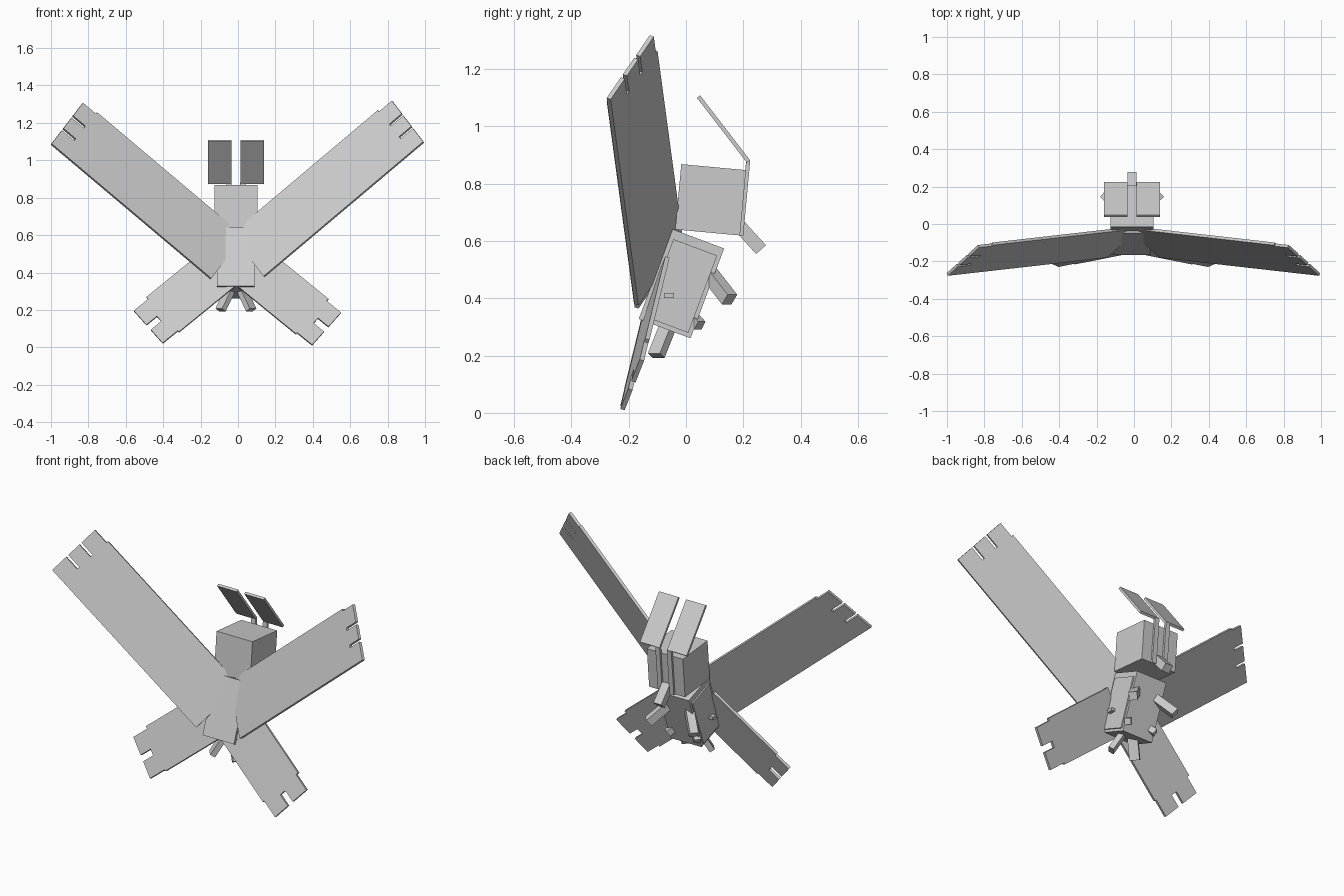
import bpy, bmesh
from math import radians
from mathutils import Vector, Matrix

if "Cube" in bpy.data.objects:
    bpy.data.objects.remove(bpy.data.objects["Cube"])

CX = -0.011  # centre line of head and body


def finish(name, bm):
    bmesh.ops.recalc_face_normals(bm, faces=bm.faces)
    me = bpy.data.meshes.new(name)
    bm.to_mesh(me)
    bm.free()
    ob = bpy.data.objects.new(name, me)
    bpy.context.collection.objects.link(ob)
    return ob


def box(name, centre, dims, rot):
    bm = bmesh.new()
    bmesh.ops.create_cube(bm, size=1, matrix=Matrix.Translation(centre)
                          @ rot.to_4x4() @ Matrix.Diagonal((*dims, 1)))
    return finish(name, bm)


def tilt(deg):
    return Matrix.Rotation(radians(deg), 3, 'X')


def rod(name, a, b, wide, thick):
    """Box running from a to b."""
    a, b = Vector(a), Vector(b)
    d = b - a
    rot = d.to_track_quat('Z', 'Y').to_matrix()
    return box(name, (a + b) / 2, (wide, thick, d.length), rot)


def wing(name, side, origin, u, v, outline, shift, thick=0.016):
    """Notched flat outline in the u, v plane, extruded toward +y."""
    u = Vector(u).normalized()
    v = Vector(v)
    v = (v - u * v.dot(u)).normalized()
    n = u.cross(v)
    if n.y < 0:
        n = -n
    bm = bmesh.new()
    pts = []
    for a, b in outline:
        p = Vector(origin) + u * a + v * b
        pts.append(p)
    rings = []
    for off in (0, thick):
        ring = []
        for p in pts:
            q = p + n * off
            ring.append(bm.verts.new((side * q.x - 0.003, q.y, q.z + shift)))
        bm.faces.new(ring)
        rings.append(ring)
    for i in range(len(pts)):
        j = (i + 1) % len(pts)
        bm.faces.new((rings[0][i], rings[0][j], rings[1][j], rings[1][i]))
    return finish(name, bm)


# Wing outlines (along, across)
upper = [(0, 0), (1.121, 0), (1.121, .103), (1.035, .103), (1.035, .118),
         (1.121, .118), (1.121, .2), (1.035, .2), (1.035, .215),
         (1.121, .215), (1.121, .314), (1.03, .314), (1.03, .325), (0, .325)]
lower = [(0, 0), (.455, 0), (.455, .009), (.56, .009), (.56, .108),
         (.487, .108), (.487, .145), (.56, .145), (.56, .25), (.46, .25),
         (.46, .265), (0, .265)]

for side, tag in ((1, 'right'), (-1, 'left')):
    s = 1 if side > 0 else -1
    wing('upper_wing_' + tag, s, (.139, -.18, .38), (.854, -.097, .72),
         (-.165, .15, .22), upper, 0 if s > 0 else -.011)
    wing('lower_wing_' + tag, s, (-.035, -.147, .357), (.766, -.152, -.624),
         (.155, .067, .17), lower, 0 if s > 0 else .01)

    # Antenna: stalk up the face, broad plate folded back over the head
    box('antenna_stalk_' + tag, (CX + s * .037, .205, .75), (.028, .014, .265), tilt(-5.3))
    box('antenna_plate_' + tag, (CX + s * .087, .131, .991), (.125, .014, .286), tilt(37.6))

    # Three pairs of legs
    rod('front_leg_' + tag, (CX + s * .06, .075, .495), (CX + s * .145, .152, .396), .045, .045)
    rod('middle_leg_' + tag, (CX + s * .055, .01, .345), (CX + s * .095, .048, .305), .035, .035)
    rod('rear_leg_' + tag, (CX + s * .03, -.06, .31), (CX + s * .082, -.104, .2), .055, .03)
    # Small stub on the flank
    box('side_stub_' + tag, (CX + s * .11, -.06, .41), (.04, .035, .017), tilt(0))

# Head, body and mouth tube
box('head', (CX, .086, .744), (.23, .227, .229), tilt(-5.3))
box('body', (CX, -.016, .451), (.2, .193, .335), tilt(-20.5))
box('body_side_plates', (CX, -.018, .443), (.216, .163, .288), tilt(-20.5))
rod('mouth_tube', (CX, .18, .66), (CX, .262, .57), .05, .046)
